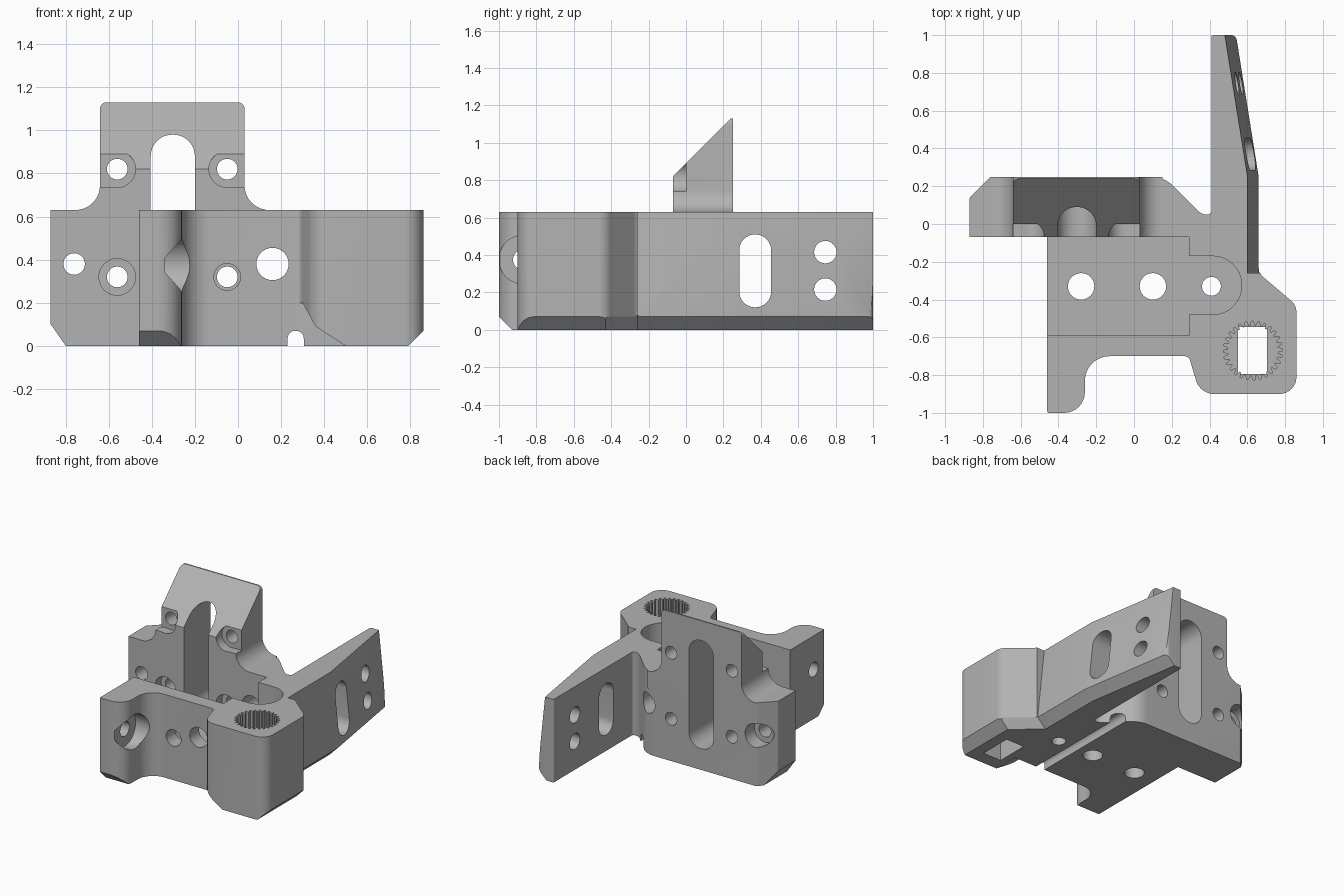
import bpy, bmesh, math
from mathutils import Vector

old = bpy.data.objects.get("Cube")
if old:
    bpy.data.objects.remove(old, do_unlink=True)

grey = bpy.data.materials.new("plain_grey")
grey.use_nodes = True
grey.diffuse_color = (0.45, 0.45, 0.45, 1)
grey.node_tree.nodes["Principled BSDF"].inputs["Base Color"].default_value = (0.45, 0.45, 0.45, 1)

H = 0.63  # height of the main block


def rounded(corners, steps=8):
    """Outline from (u, v, radius) corners, with true arcs."""
    pts = []
    for i, (u, v, r) in enumerate(corners):
        b = Vector((u, v))
        if r <= 0:
            pts.append(b)
            continue
        da = (Vector(corners[i - 1][:2]) - b).normalized()
        dc = (Vector(corners[(i + 1) % len(corners)][:2]) - b).normalized()
        half = da.angle(dc) / 2
        a, c, w = b + da * r / math.tan(half), b + dc * r / math.tan(half), math.sin(half)
        for k in range(steps + 1):
            t = k / steps
            f, g, h = (1 - t) ** 2, 2 * t * (1 - t) * w, t * t
            pts.append((a * f + b * g + c * h) / (f + g + h))
    return pts


def loft(name, rings):
    """Closed solid through rings with the same number of points."""
    bm = bmesh.new()
    vs = [[bm.verts.new(p) for p in ring] for ring in rings]
    n = len(vs[0])
    for a, b in zip(vs, vs[1:]):
        for i in range(n):
            j = (i + 1) % n
            bm.faces.new((a[i], a[j], b[j], b[i]))
    bm.faces.new(vs[0])
    bm.faces.new(vs[-1])
    bmesh.ops.recalc_face_normals(bm, faces=bm.faces)
    me = bpy.data.meshes.new(name)
    bm.to_mesh(me)
    bm.free()
    ob = bpy.data.objects.new(name, me)
    bpy.context.collection.objects.link(ob)
    me.materials.append(grey)
    return ob


def prism(name, pts, axis, lo, hi):
    """Extrude an outline along x (outline is y,z), y (x,z) or z (x,y)."""
    def place(p, d):
        return {"x": (d, p[0], p[1]), "y": (p[0], d, p[1]), "z": (p[0], p[1], d)}[axis]
    return loft(name, [[place(p, d) for p in pts] for d in (lo, hi)])


def slot(u0, u1, v0, v1, r=0.0):
    return rounded([(u0, v0, r), (u1, v0, r), (u1, v1, r), (u0, v1, r)])


def circle(u, v, r, n=32):
    return [(u + r * math.cos(math.tau * i / n), v + r * math.sin(math.tau * i / n)) for i in range(n)]


def combine(target, other, op="DIFFERENCE"):
    mod = target.modifiers.new(other.name, "BOOLEAN")
    mod.operation, mod.solver, mod.object = op, "EXACT", other
    bpy.context.view_layer.objects.active = target
    bpy.ops.object.modifier_apply(modifier=mod.name)
    bpy.data.objects.remove(other, do_unlink=True)


# Main block: rear plate, front wall with leg, socket boss and tapered arm
bracket = prism("mounting_bracket", rounded([
    (-0.87, -0.07, 0), (-0.46, -0.07, 0), (-0.46, -1, 0.01), (-0.26, -1, 0.11),
    (-0.26, -0.7, 0.13), (0.29, -0.7, 0.03), (0.35, -0.9, 0.1), (0.86, -0.9, 0.09),
    (0.86, -0.43, 0.08), (0.66, -0.26, 0.07), (0.66, 0.25, 0), (0.54, 1, 0.03),
    (0.41, 1, 0.01), (0.41, 0.05, 0.02), (0.36, 0.05, 0.06), (0.16, 0.25, 0.17),
    (-0.76, 0.25, 0.02), (-0.87, 0.14, 0.02)]), "z", 0, H)


def cut(pts, axis, lo, hi):
    combine(bracket, prism("cutter", pts, axis, lo, hi))


# Tower with flared foot and sloping front
tower = prism("tower", rounded([
    (-0.76, 0.5, 0), (-0.76, H, 0), (-0.64, H, 0.115), (-0.64, 1.13, 0.03),
    (0.03, 1.13, 0.03), (0.03, H, 0.115), (0.15, H, 0), (0.15, 0.5, 0)]), "y", -0.07, 0.25)
combine(tower, prism("cutter", [(-0.1, 0.79), (0.24, 1.13), (0.24, 1.2), (-0.1, 1.2)], "x", -1, 1))
combine(bracket, tower, "UNION")

# Pocket between the walls, with the round-ended recess beside it
FLOOR = 0.13
cut(slot(-0.6, 0.29, -0.59, -0.07), "z", FLOOR, 0.7)
cut(rounded([(0.2, -0.48, 0), (0.57, -0.48, 0.153), (0.57, -0.17, 0.153), (0.2, -0.17, 0)]),
    "z", FLOOR, 0.7)
for x, r in ((-0.28, 0.07), (0.1, 0.07), (0.41, 0.05)):
    cut(circle(x, -0.33, r), "z", -0.1, 0.3)

# Tall slot in the rear plate and tower
cut(slot(-0.405, -0.2, 0.16, 0.98, 0.1), "y", -0.2, 0.4)

# Four screw holes, with counterbores facing forward
for x, side in ((-0.56, -1), (-0.05, 1)):
    for z in (0.32, 0.82):
        cut(circle(x, z, 0.048), "y", -0.2, 0.4)
        cut(circle(x, z, 0.085), "y", -0.2, 0.0)
    cut(slot(*sorted((x, x + side * 0.12)), 0.738, 0.9), "y", -0.2, 0.0)
cut(circle(-0.05, 0.32, 0.062), "y", -0.8, -0.5)

# Side holes through the plates
cut(circle(0.16, 0.38, 0.075), "y", -0.8, 0.4)
cut(circle(-0.76, 0.38, 0.05), "y", -0.2, 0.4)
cut(circle(-0.76, 0.38, 0.09), "y", 0.14, 0.4)

# Leg bolt hole with its head recess
cut(circle(-0.87, 0.375, 0.055), "x", -0.6, -0.2)
cut(circle(-0.87, 0.375, 0.13), "x", -0.34, -0.1)

# Arm slot and holes
cut(slot(0.285, 0.455, 0.12, 0.51, 0.084), "x", 0.3, 0.8)
for z in (0.215, 0.415):
    cut(circle(0.745, z, 0.06), "x", 0.3, 0.8)

# Splined socket: toothed bore with a narrow opening below
cx, cy, teeth = 0.63, -0.67, 28
star = []
for i in range(teeth * 4):
    r = 0.157 if i % 4 < 2 else 0.132
    a = math.tau * i / (teeth * 4)
    star.append((cx + r * math.cos(a), cy + r * math.sin(a)))
cut(star, "z", 0.2, 0.7)
cut(slot(0.55, 0.705, -0.795, -0.545), "z", -0.1, 0.4)

# Outer side: draft on the arm and chamfer along the bottom
outer = [(-1, 0.86), (-0.43, 0.86), (-0.26, 0.66), (0.25, 0.66), (1.05, 0.532)]
combine(bracket, loft("cutter", [
    [(x - 0.06, y, H + 0.01), (x + 0.002, y, 0.06), (x + 0.1, y, H + 0.01)]
    for y, x in outer[2:]]))
combine(bracket, loft("cutter", [
    [(x - 0.08, y, -0.01), (x + 0.01, y, 0.08), (x + 0.1, y, -0.01)] for y, x in outer]))

# Remaining bottom chamfers: boss corner, rear plate corner, leg toe
cut([(0.2, 0.2), (0.3, 0.2), (0.36, 0.09), (0.5, 0), (0.5, -0.1), (0.2, -0.1)], "y", -1, -0.702)
cut([(-0.9, 0.145), (-0.79, -0.012), (-0.9, -0.012)], "y", -0.2, 0.4)
cut([(-1.02, 0.09), (-0.92, -0.01), (-1.02, -0.01)], "x", -0.6, -0.1)

# Relief groove under the floor
cut(rounded([(0.23, -0.1, 0), (0.305, -0.1, 0), (0.305, 0.07, 0.035), (0.23, 0.07, 0.035)]),
    "y", -1.1, 0.4)

bpy.ops.object.select_all(action="DESELECT")
bracket.select_set(True)
bpy.context.view_layer.objects.active = bracket
bpy.ops.object.shade_smooth_by_angle(angle=math.radians(25))
